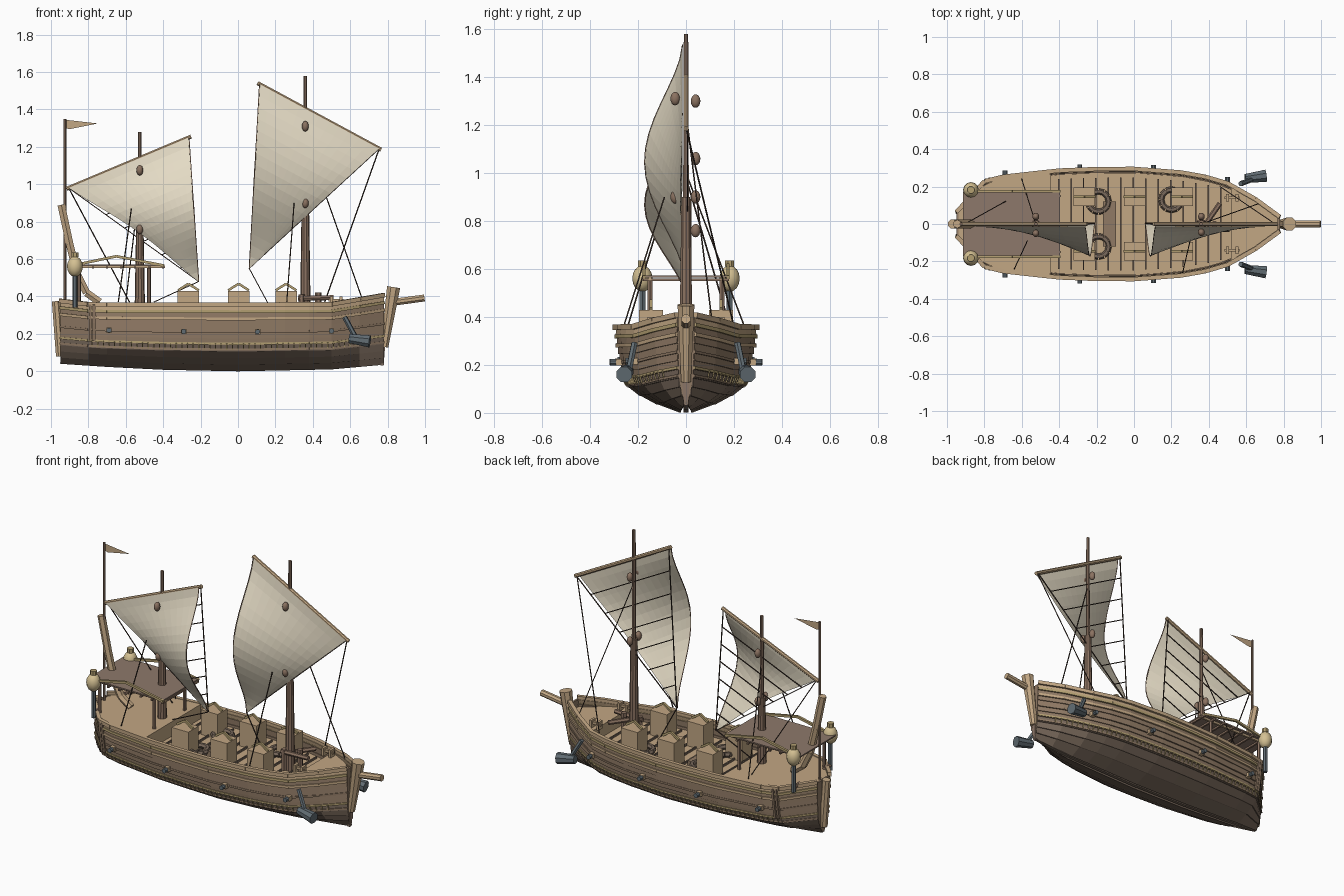
import bpy, bmesh, math
from mathutils import Vector, Matrix

cube = bpy.data.objects.get("Cube")
if cube:
    bpy.data.objects.remove(cube, do_unlink=True)


def material(name, r, g, b):
    m = bpy.data.materials.new(name)
    m.use_nodes = True
    m.diffuse_color = (r, g, b, 1)
    m.node_tree.nodes["Principled BSDF"].inputs["Base Color"].default_value = (r, g, b, 1)
    return m


SAIL = material("sailcloth", .78, .71, .56)
TAN = material("tan wood", .54, .385, .23)
BROWN = material("hull brown", .28, .195, .13)
DARK = material("dark hull brown", .19, .14, .105)
CANOPY = material("canopy brown", .27, .19, .145)
LAMP = material("lantern cream", .66, .53, .29)
TRIM = material("olive trim", .46, .355, .17)
IRON = material("grey iron", .12, .15, .17)
ROPE = material("dark rope", .06, .04, .03)
MAST = material("mast brown", .26, .17, .12)


def finish(name, bm, *mats):
    bmesh.ops.recalc_face_normals(bm, faces=bm.faces)
    me = bpy.data.meshes.new(name)
    bm.to_mesh(me)
    bm.free()
    for m in mats:
        me.materials.append(m)
    ob = bpy.data.objects.new(name, me)
    bpy.context.collection.objects.link(ob)
    return ob


def rods(name, pairs, r, mat, r2=None, sides=6):
    """Straight tapered bars between pairs of points."""
    bm = bmesh.new()
    for a, b in pairs:
        a, b = Vector(a), Vector(b)
        d = b - a
        rot = d.to_track_quat('Z', 'Y').to_matrix().to_4x4()
        spin = Matrix.Rotation(math.pi / sides, 4, 'Z')
        bmesh.ops.create_cone(bm, cap_ends=True, segments=sides, radius1=r,
                              radius2=r if r2 is None else r2, depth=d.length,
                              matrix=Matrix.Translation((a + b) / 2) @ rot @ spin)
    return finish(name, bm, mat)


def boxes(name, items, mat):
    bm = bmesh.new()
    for c, s in items:
        bmesh.ops.create_cube(bm, size=1, matrix=Matrix.Translation(c) @ Matrix.Diagonal((*s, 1)))
    return finish(name, bm, mat)


def balls(name, centres, size, mat):
    bm = bmesh.new()
    for c in centres:
        bmesh.ops.create_uvsphere(bm, u_segments=12, v_segments=8, radius=1,
                                  matrix=Matrix.Translation(c) @ Matrix.Diagonal((*size, 1)))
    ob = finish(name, bm, mat)
    ob.data.shade_smooth()


def grid(bm, rows):
    vs = [[bm.verts.new(p) for p in row] for row in rows]
    return [[bm.faces.new((a[j], a[j + 1], b[j + 1], b[j])) for j in range(len(a) - 1)]
            for a, b in zip(vs, vs[1:])]


def lerp(table, x):
    for (a, fa), (b, fb) in zip(table, table[1:]):
        if x <= b:
            return fa + (fb - fa) * max(0, (x - a) / (b - a))
    return table[-1][1]


def chain(points):
    return list(zip(points, points[1:]))


# Hull lines: half width, top, bottom and cross-section
WIDTH = [(-.95, .06), (-.8, .225), (-.7, .25), (-.4, .283), (-.2, .291), (0, .292),
         (.25, .273), (.38, .25), (.5, .215), (.65, .13), (.78, .035)]
TOP = [(-.95, .37), (-.78, .35), (0, .35), (.5, .352), (.78, .40)]
BOTTOM = [(-.95, .04), (-.5, .01), (0, 0), (.5, .01), (.78, .035)]
SECTION = [(0, .06), (.1, .4), (.18, .6), (.28, .8), (.42, .88), (.6, .93), (.8, .97), (1, 1)]
STATIONS = [w[0] for w in WIDTH]


def hull(x, k, side, out=0):
    lo, hi = lerp(BOTTOM, x), lerp(TOP, x)
    return (x, side * (lerp(WIDTH, x) * lerp(SECTION, k) + out), lo + (hi - lo) * k)


# Overlapping strakes, darker below
STRAKES = 10
bm = bmesh.new()
for side in (-1, 1):
    rows = []
    for i in range(STRAKES):
        rows.append([hull(x, i / STRAKES, side, .006) for x in STATIONS])
        rows.append([hull(x, (i + 1) / STRAKES, side) for x in STATIONS])
    for i, row in enumerate(grid(bm, rows)):
        for f in row:
            f.material_index = 0 if i < 7 else 1 if i < 18 else 2
# Stern and bow closures
for x in (STATIONS[0], STATIONS[-1]):
    for row in grid(bm, [[hull(x, i / STRAKES, s) for i in range(STRAKES + 1)] for s in (-1, 1)]):
        for f in row:
            f.material_index = 1
hull_ob = finish("hull", bm, DARK, BROWN, TAN)
solid = hull_ob.modifiers.new("thickness", 'SOLIDIFY')
solid.thickness = .012

rods("keel", chain([(x, 0, lerp(BOTTOM, x) + .012) for x in STATIONS]), .014, DARK, sides=4)

# Rails and wales along both sides
for name, k, r, mat in (("top_rail", 1.02, .016, TAN), ("upper_wale", .91, .011, TRIM),
                        ("middle_wale", .8, .011, TAN), ("gun_wale", .6, .008, BROWN),
                        ("lower_wale", .42, .008, TRIM), ("bilge_wale", .33, .008, BROWN)):
    pairs = []
    for s in (-1, 1):
        pairs += chain([hull(x, k, s, .003) for x in STATIONS])
    rods(name, pairs, r, mat, sides=4)

ribs = [i * .03 - .78 for i in range(50)]
rods("hull_ribs", [(hull(x, .33, s, .009), hull(x, .42, s, .009)) for x in ribs for s in (-1, 1)],
     .004, TRIM, sides=4)
rods("side_posts", [(hull(x, a, s, .01), hull(x, a + .3, s, .01))
                    for x in (-.79, -.77) for a in (.42, .72) for s in (-1, 1)], .01, BROWN, sides=4)
ports = [(x, s) for x in (-.69, -.29, .105, .5) for s in (-1, 1)]
rods("gun_ports", [(hull(x, .6, s), hull(x, .6, s, .028)) for x, s in ports], .02, TAN, sides=4)
rods("gun_muzzles", [(hull(x, .6, s), hull(x, .6, s, .052)) for x, s in ports], .014, IRON, sides=8)


# Decks with cross beams
def deck(name, x0, x1, z, n, inset=.008):
    xs = [x0 + (x1 - x0) * i / n for i in range(n + 1)]
    bm = bmesh.new()
    grid(bm, [[(x, s * (lerp(WIDTH, x) - inset), z) for x in xs] for s in (-1, 1)])
    finish(name, bm, TAN)
    return xs


xs = deck("main_deck", -.47, .53, .275, 15, .018)
boxes("deck_beams", [((x, 0, .28), (.008, 1.7 * lerp(WIDTH, x), .014)) for x in xs[1:-1]], DARK)
deck("fore_deck", .52, .78, .352, 6)
boxes("fore_deck_step", [((.525, 0, .31), (.012, .38, .08))], TAN)
deck("aft_deck", -.94, -.45, .365, 8)
boxes("aft_deck_step", [((-.45, 0, .32), (.012, .53, .09))], TAN)
boxes("hatch", [((-.13, 0, .29), (.07, .24, .03))], BROWN)
boxes("fore_bitts", [((.525 + d, s * .14, .375), (.015, .04, .05)) for d in (-.025, .025) for s in (-1, 1)]
      + [((.525, s * .14, .38), (.08, .015, .015)) for s in (-1, 1)], TAN)

# Cargo crates with peaked handles
spots = [(x, s * .145) for x in (-.265, .003, .257) for s in (-1, 1)]
boxes("crates", [((x, y, .352), (.115, .1, .155)) for x, y in spots], TAN)
rods("crate_handles", [((x + d * .055, y, .433), (x, y, .468)) for x, y in spots for d in (-1, 1)],
     .009, TRIM, sides=4)

# Coiled ropes
for i, (x, y) in enumerate(((-.19, .12), (-.19, -.12), (.2, .13))):
    ring = [(x + .055 * math.cos(a * math.pi / 6), y + .055 * math.sin(a * math.pi / 6), .3)
            for a in range(13)]
    rods("rope_coil_%d" % i, chain(ring), .016, DARK)

# Bow stem, bowsprit and windlass
rods("stem", [((.783, 0, .13), (.832, 0, .45))], .022, TAN, r2=.038, sides=8)
rods("stem_foot", [((.77, 0, .03), (.772, 0, .22))], .012, CANOPY, r2=.03, sides=4)
rods("bowsprit", [((.8, 0, .365), (.997, 0, .392))], .02, TAN, sides=8)
rods("windlass", [((.32, -.03, .39), (.51, -.03, .395)), ((.39, .01, .39), (.46, .11, .39))], .014, MAST)
rods("windlass_posts", [((.34, -.03, .28), (.34, -.03, .41)), ((.43, 0, .28), (.43, 0, .42))], .017, MAST)

# Stern post, curved tail, flagpole and pennant
rods("stern_post", [((-.95, 0, .08), (-.972, 0, .375))], .025, TAN, sides=8)
tail = [(-.74, 0, .37), (-.81, 0, .42), (-.86, 0, .52), (-.9, 0, .68), (-.945, 0, .89)]
rods("curved_tail", chain(tail), .023, TAN, sides=6)
rods("flagpole", [((-.925, 0, .36), (-.925, 0, 1.35))], .008, MAST)
bm = bmesh.new()
bm.faces.new([bm.verts.new(p) for p in ((-.925, 0, 1.345), (-.75, 0, 1.325), (-.9, 0, 1.295), (-.925, 0, 1.3))])
finish("pennant", bm, TAN)

# Flat canopy on posts, with peaked side rails
boxes("canopy", [((-.655, 0, .568), (.52, .35, .008))], CANOPY)
edges = []
for s in (-1, 1):
    edges += chain([(-.84, s * .175, .575), (-.65, s * .175, .615), (-.395, s * .175, .565)])
rods("canopy_edges", edges, .01, TRIM, sides=4)
rods("canopy_slats", [((-.85 + i * .075, -.18, .555), (-.85 + i * .075, .18, .555)) for i in range(7)],
     .008, MAST, sides=4)
rods("canopy_side_beams", [((-.86, s * .15, .558), (-.39, s * .15, .558)) for s in (-1, 1)], .009, TAN, sides=4)
rods("canopy_posts", [((x, s * .15, .36), (x, s * .15, .56)) for x in (-.85, -.475) for s in (-1, 1)],
     .011, MAST)

# Stern lanterns
for s, tag in ((-1, "right"), (1, "left")):
    c = Vector((-.872, s * .182, .56))
    balls(tag + "_lantern", [c], (.042, .042, .055), LAMP)
    rods(tag + "_lantern_cap", [(c + Vector((0, 0, .05)), c + Vector((0, 0, .075)))], .02, TRIM, sides=8)
    rods(tag + "_lantern_post", [((-.872, s * .182, .34), (-.872, s * .182, .51))], .014, IRON)
    rods(tag + "_lantern_bracket", [((-.872, s * .12, .37), (-.872, s * .182, .37))], .012, MAST)
    # Bow anchors
    rods(tag + "_anchor_arm", [((.57, s * .215, .29), (.635, s * .24, .17))], .014, IRON)
    rods(tag + "_anchor_weight", [((.595, s * .243, .175), (.705, s * .258, .16))], .026, IRON, r2=.035, sides=8)


# Masts, yards, sails and rigging
def rig(name, mast_x, mast_top, split, leech, tip, clew, bow):
    A, B, C = (Vector((p[0], 0, p[1])) for p in (leech, tip, clew))
    rods(name + "_lower_mast", [((mast_x, 0, .27), (mast_x, 0, split))], .029, MAST, r2=.02, sides=10)
    rods(name + "_upper_mast", [((mast_x, 0, split), (mast_x, 0, mast_top))], .013, MAST, r2=.01, sides=8)
    along = (B - A).normalized() * .012
    rods(name + "_yard", [(A - along, B + along)], .012, TAN, sides=8)

    def cloth(u, v):
        p = A.lerp(B, u).lerp(C, v)
        swell = math.sin(math.pi * v) ** 1.6
        p.y = -.014 * (1 - v) - .165 * swell * ((1 - u) ** .9 + .1 * u)
        return p + (B - A).normalized() * bow * swell * u
    bm = bmesh.new()
    grid(bm, [[cloth(u / 12, v / 16 * .995) for u in range(13)] for v in range(17)])
    finish(name + "_sail", bm, SAIL)
    bolt = [cloth(0, v / 16) for v in range(17)]
    rods(name + "_bolt_rope", chain(bolt), .003, MAST, sides=4)
    back = Vector((0, .006, 0))
    ladder = [(A + back, C + back), (B + back, C + back)]
    for i in range(1, 7):
        ladder.append((A.lerp(C, i / 7) + back, B.lerp(C, i / 7) + back))
    rods(name + "_sail_lines", ladder, .0035, ROPE, sides=4)
    return B, C


B, C = rig("main", .36, 1.58, .9, (.115, 1.535), (.755, 1.19), (.06, .55), .0)
mB, mC = rig("mizzen", -.525, 1.28, .77, (-.262, 1.25), (-.905, .98), (-.21, .48), -.03)
balls("mast_blocks", [(.36, .04, 1.3), (.36, -.045, 1.31), (.36, .04, .9), (.36, -.045, .9), (-.525, .04, 1.06),
                      (-.525, -.05, 1.075), (-.525, .04, .76), (-.525, -.035, .76)], (.018, .02, .028), MAST)
stays = [(B, (.46, .2, .36)), (C, (.2, 0, .29)), (mB, (-.58, .18, .37)), (mC, (-.45, 0, .37)),
         ((.36, 0, 1.25), (.67, .11, .37)), ((.30, -.09, .9), (.26, -.26, .36)),
         ((-.57, -.09, .87), (-.64, -.24, .37)), ((-.525, 0, 1.0), (-.6, .24, .37))]
rods("stays", stays, .0035, ROPE, sides=4)
